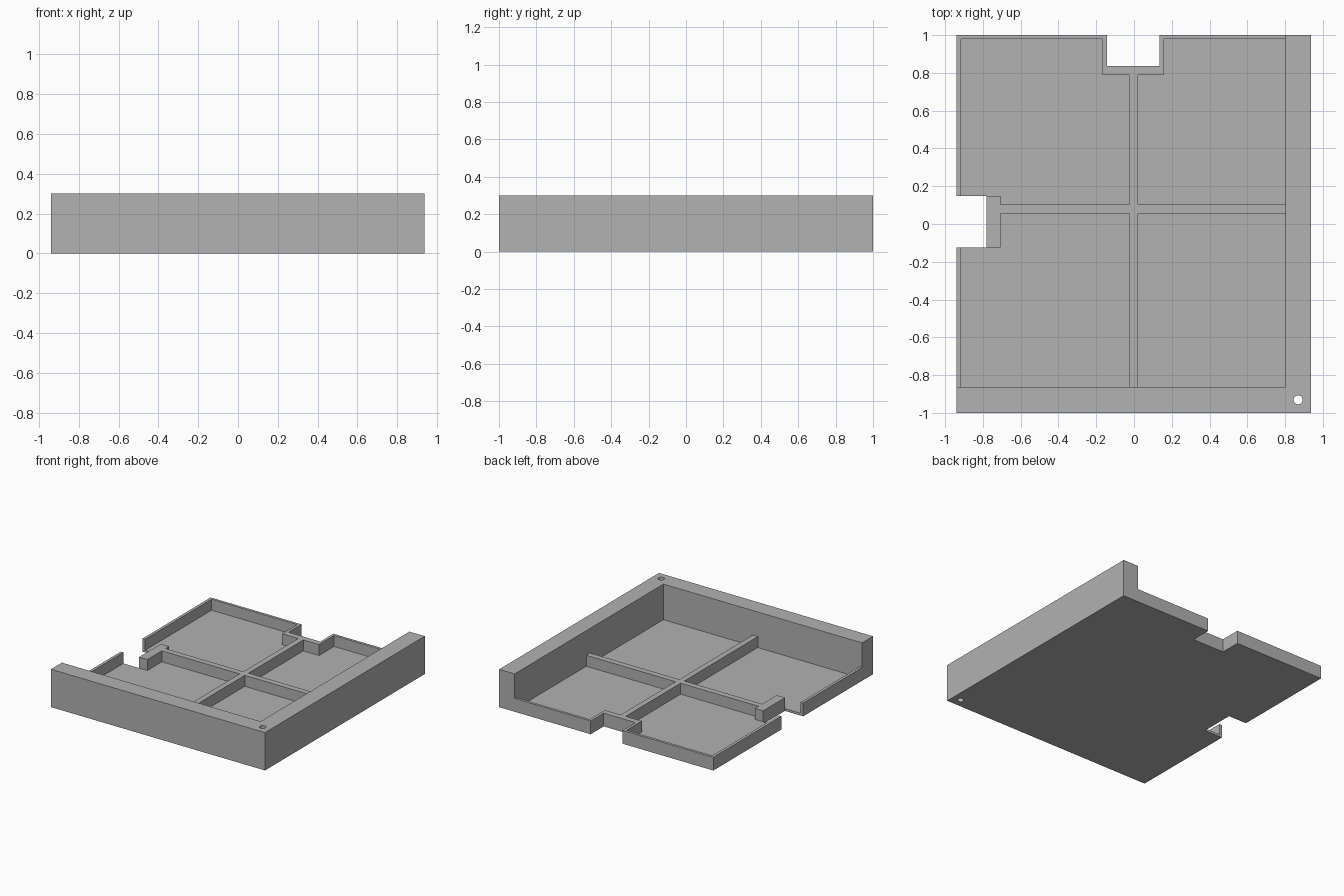
import bpy, bmesh, math

if "Cube" in bpy.data.objects:
    bpy.data.objects.remove(bpy.data.objects["Cube"])

LOW, TALL, FLOOR = 0.105, 0.30, 0.018   # low rim / tall wall / floor heights

grey = bpy.data.materials.new("mid_grey")
grey.diffuse_color = (0.445, 0.445, 0.445, 1)
grey.use_nodes = True
grey.node_tree.nodes["Principled BSDF"].inputs["Base Color"].default_value = grey.diffuse_color


def prism(name, outline, z0, z1):
    """Extrude a counter-clockwise outline from z0 to z1."""
    bm = bmesh.new()
    face = bm.faces.new([bm.verts.new((x, y, z0)) for x, y in outline])
    top = bmesh.ops.extrude_face_region(bm, geom=[face])["geom"]
    for v in top:
        if isinstance(v, bmesh.types.BMVert):
            v.co.z = z1
    bmesh.ops.recalc_face_normals(bm, faces=bm.faces)
    mesh = bpy.data.meshes.new(name)
    bm.to_mesh(mesh)
    bm.free()
    ob = bpy.data.objects.new(name, mesh)
    bpy.context.collection.objects.link(ob)
    mesh.materials.append(grey)
    return ob


def rect(x0, y0, x1, y1):
    return [(x0, y0), (x1, y0), (x1, y1), (x0, y1)]


def cut(body, name, outline, z0, z1=0.6):
    """Subtract a prism from the body and discard the cutter."""
    cutter = prism(name, outline, z0, z1)
    cutter.hide_render = True
    mod = body.modifiers.new(name, 'BOOLEAN')
    mod.operation, mod.solver, mod.object = 'DIFFERENCE', 'EXACT', cutter
    bpy.context.view_layer.objects.active = body
    bpy.ops.object.modifier_apply(modifier=name)
    bpy.data.objects.remove(cutter)


# solid block, lowered everywhere except the front and right walls
tray = prism("tray", rect(-0.94, -1, 0.937, 1), 0, TALL)
cut(tray, "step", rect(-1.2, -0.863, 0.802, 1.2), LOW)

# notches through the back and left edges
cut(tray, "back_notch", rect(-0.143, 0.837, 0.135, 1.2), -0.2)
cut(tray, "left_notch", rect(-1.2, -0.125, -0.78, 0.148), -0.2)

# four pockets, leaving the rim, cross ribs and notch surrounds
pockets = {
    "front_left_pocket": [(-0.917, -0.863), (-0.025, -0.863), (-0.025, 0.056), (-0.707, 0.056),
                          (-0.707, -0.125), (-0.78, -0.125), (-0.78, -0.1), (-0.917, -0.1)],
    "back_left_pocket": [(-0.917, 0.12), (-0.78, 0.12), (-0.78, 0.148), (-0.707, 0.148),
                         (-0.707, 0.103), (-0.025, 0.103), (-0.025, 0.79), (-0.166, 0.79),
                         (-0.166, 0.979), (-0.917, 0.979)],
    "front_right_pocket": rect(0.02, -0.863, 0.802, 0.056),
    "back_right_pocket": [(0.02, 0.103), (0.802, 0.103), (0.802, 0.979), (0.157, 0.979),
                          (0.157, 0.79), (0.02, 0.79)],
}
for name, outline in pockets.items():
    cut(tray, name, outline, FLOOR, 0.2)

# round hole through the tall corner
hole = [(0.869 + 0.024 * math.cos(a * math.tau / 32), -0.931 + 0.024 * math.sin(a * math.tau / 32))
        for a in range(32)]
cut(tray, "corner_hole", hole, -0.2)

tray.select_set(True)
bpy.context.view_layer.objects.active = tray
bpy.ops.object.shade_smooth_by_angle(angle=math.radians(30))
